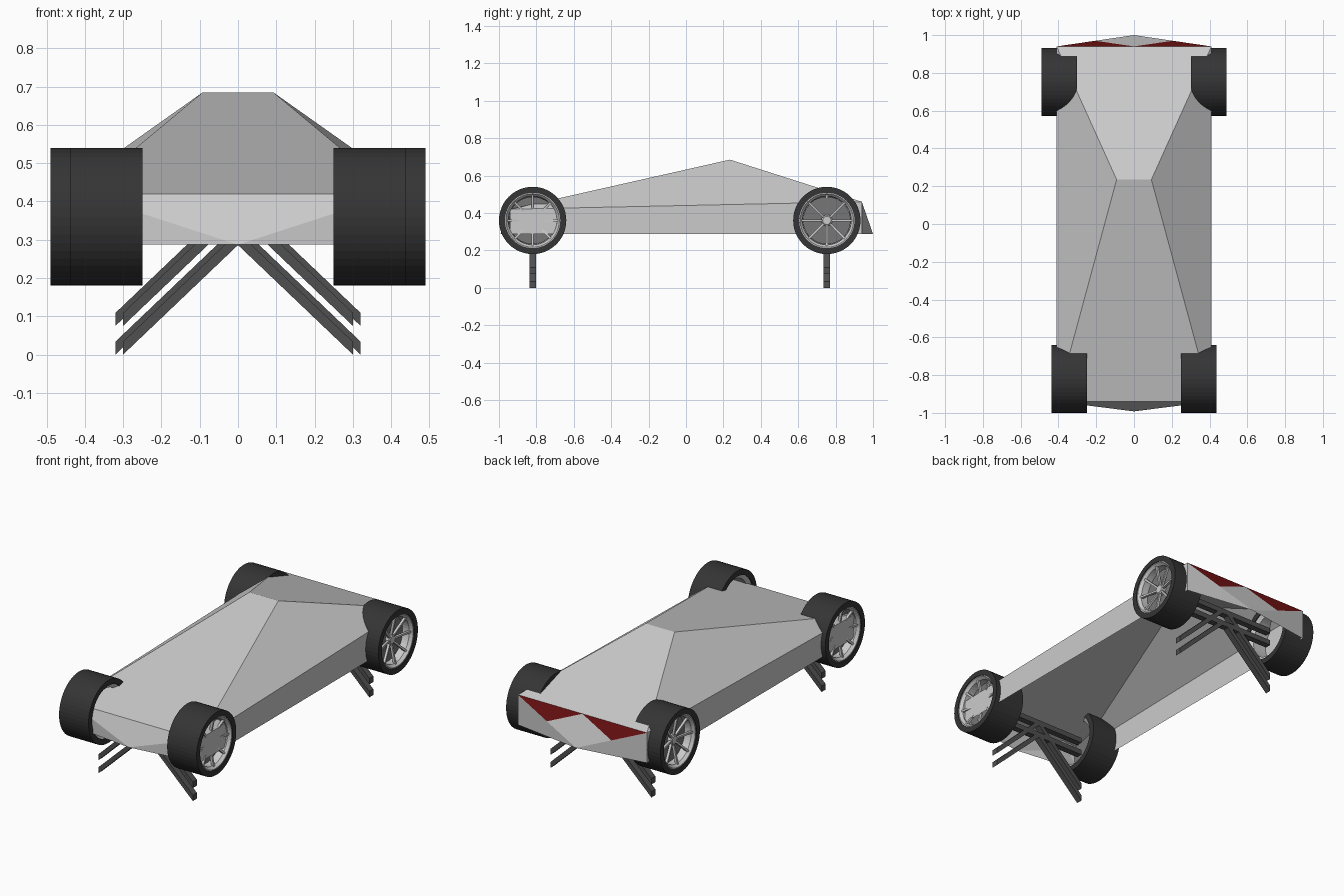
import bpy, bmesh
from math import pi, cos, sin

if "Cube" in bpy.data.objects:
    bpy.data.objects.remove(bpy.data.objects["Cube"])


def material(name, rgb):
    m = bpy.data.materials.new(name)
    m.diffuse_color = (*rgb, 1)
    m.use_nodes = True
    m.node_tree.nodes["Principled BSDF"].inputs["Base Color"].default_value = m.diffuse_color
    return m


RUBBER = material("rubber", (0.035, 0.035, 0.035))
DARK = material("dark_metal", (0.08, 0.08, 0.08))
DISC = material("disc_grey", (0.18, 0.18, 0.18))
RED = material("lamp_red", (0.16, 0.006, 0.006))


def add_mesh(name, verts, faces, mat=None):
    me = bpy.data.meshes.new(name)
    me.from_pydata(verts, [], faces)
    bm = bmesh.new()
    bm.from_mesh(me)
    bmesh.ops.recalc_face_normals(bm, faces=bm.faces)
    bm.to_mesh(me)
    bm.free()
    ob = bpy.data.objects.new(name, me)
    bpy.context.collection.objects.link(ob)
    if mat:
        me.materials.append(mat)
    return ob


def lathe(name, profile, side, face_x, y, z, mat=None, closed=True, n=48):
    """Turn (radius, depth) points round the wheel axle; depth runs inward."""
    k = len(profile)
    verts = [(side * (face_x - d), y + r * cos(2 * pi * i / n), z + r * sin(2 * pi * i / n))
             for i in range(n) for r, d in profile]
    faces = [(i * k + j, i * k + (j + 1) % k,
              (i + 1) % n * k + (j + 1) % k, (i + 1) % n * k + j)
             for i in range(n) for j in range(k if closed else k - 1)]
    return add_mesh(name, verts, faces, mat)


BOX = [(0, 1, 3, 2), (4, 6, 7, 5), (0, 4, 5, 1), (2, 3, 7, 6), (0, 2, 6, 4), (1, 5, 7, 3)]


def bar(name, a, b, y, h=0.03, w=0.036):
    """Straight strut from a to b in (x, z) with upright end faces."""
    verts = [(x, y + sy * w / 2, z + sz * h / 2)
             for x, z in (a, b) for sy in (-1, 1) for sz in (-1, 1)]
    return add_mesh(name, verts, BOX, DARK)


# Body shell, open underneath
X, Y, ZB = 0.41, 0.94, 0.287
V = [(-0.092, 0.235, 0.685), (0.092, 0.235, 0.685),
     (-X, -Y, 0.42), (X, -Y, 0.42), (-X, Y, 0.46), (X, Y, 0.46),
     (-X, -Y, ZB), (X, -Y, ZB), (-X, Y, ZB), (X, Y, ZB),
     (0, -0.992, ZB), (0, 1.0, ZB),
     (0, Y, 0.46), (-X / 2, 0.97, 0.3735), (X / 2, 0.97, 0.3735)]
F = [(0, 2, 3, 1), (0, 1, 5, 12, 4), (0, 4, 2), (1, 3, 5),
     (2, 4, 8, 6), (3, 7, 9, 5),
     (2, 10, 3), (2, 6, 10), (3, 10, 7),
     (4, 13, 11, 8), (5, 9, 11, 14), (12, 14, 11, 13),
     (4, 12, 13), (12, 5, 14)]
grey = material("body_grey", (0.8, 0.8, 0.8))
body = add_mesh("body_shell", V, F, grey)
# Tail lamps are the two upper tail triangles
body.data.materials.append(RED)
for p in body.data.polygons[-2:]:
    p.material_index = 1

# Wheels: tyre, dished rim, spokes, hub and backing disc
CZ, R = 0.36, 0.18


def wheel(label, side, outer, inner, y):
    w = outer - inner
    lathe(label + "_tyre", [(R, 0), (R, w), (0.148, w), (0.148, 0)],
          side, outer, y, CZ, RUBBER)
    lathe(label + "_rim", [(0.148, 0.004), (0.143, 0.004), (0.13, 0.02), (0.126, w - 0.02), (0.148, w - 0.005)],
          side, outer, y, CZ, closed=False)
    lathe(label + "_disc", [(0.0, 0.06), (0.127, 0.06), (0.127, 0.066), (0.0, 0.066)],
          side, outer, y, CZ, DISC, closed=False)
    lathe(label + "_hub", [(0.0, 0.034), (0.022, 0.034), (0.03, 0.04), (0.03, 0.06)],
          side, outer, y, CZ, closed=False, n=24)
    verts, faces = [], []
    for i in range(8):
        a = i * pi / 4
        base = len(verts)
        for r, d, hw in ((0.02, 0.038, 0.005), (0.142, 0.012, 0.006)):
            for s in (-1, 1):
                for t in (0, 0.014):
                    verts.append((side * (outer - d - t),
                                  y + r * cos(a) - s * hw * sin(a),
                                  CZ + r * sin(a) + s * hw * cos(a)))
        faces += [tuple(base + q for q in f) for f in BOX]
    add_mesh(label + "_spokes", verts, faces)


for side, sn in ((-1, "left"), (1, "right")):
    wheel("front_" + sn, side, 0.437, 0.25, -0.82)
    wheel("rear_" + sn, side, 0.49, 0.302, 0.753)

# Suspension: level cross bars and sloping struts at each axle
for end, y, tip in (("front", -0.82, 0.30), ("rear", 0.753, 0.32)):
    for level, z in (("lower", 0.303), ("upper", 0.378)):
        bar(f"{end}_{level}_cross_bar", (-tip, z), (tip, z), y)
        for side, sn in ((-1, "left"), (1, "right")):
            bar(f"{end}_{level}_{sn}_strut", (side * (tip - 0.30), z),
                (side * tip, z - 0.286), y, h=0.034)
